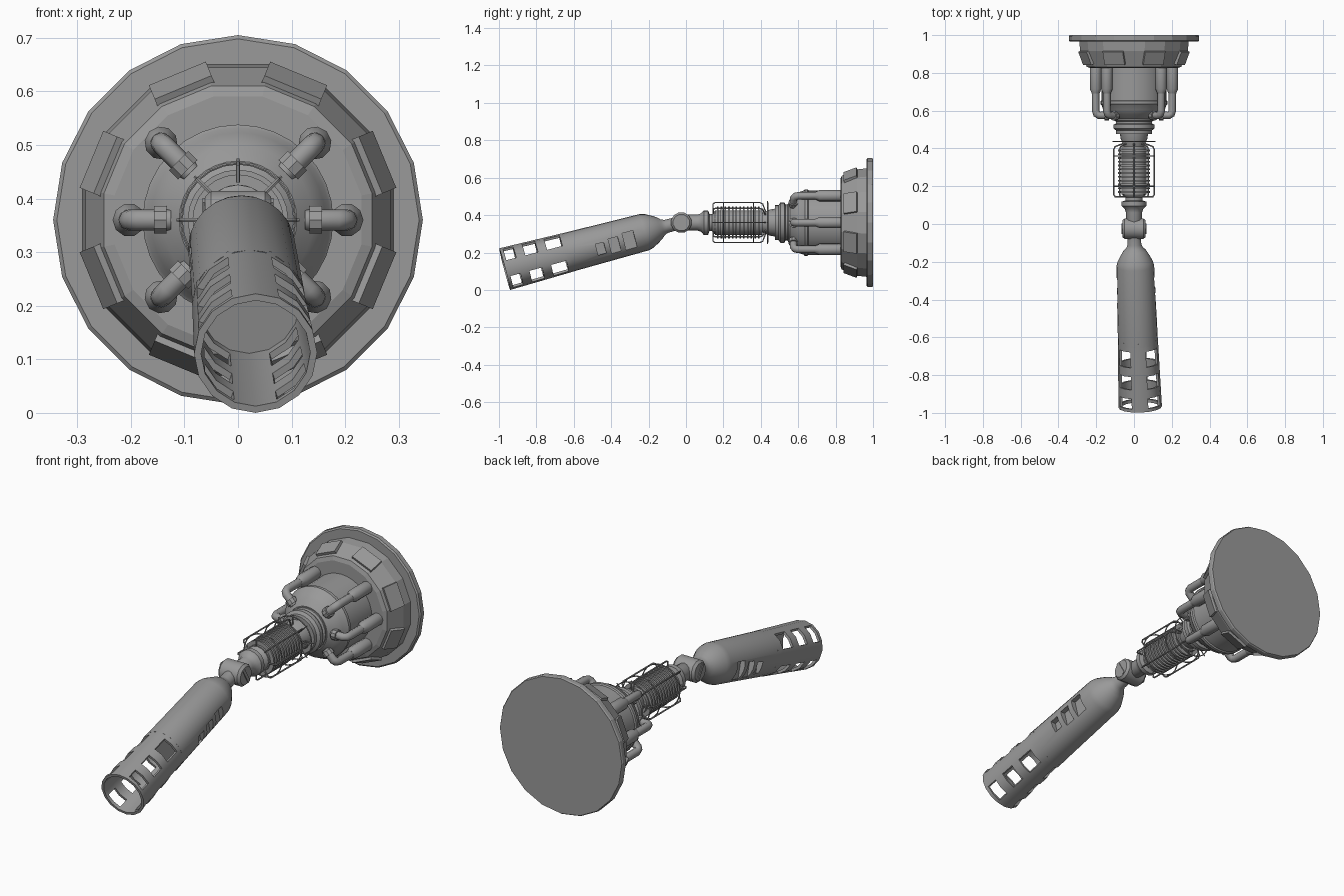
import bpy, bmesh, math
from mathutils import Matrix, Vector

if "Cube" in bpy.data.objects:
    bpy.data.objects.remove(bpy.data.objects["Cube"], do_unlink=True)

grey = bpy.data.materials.new("plain grey")
grey.use_nodes = True
grey.diffuse_color = (0.32, 0.32, 0.32, 1)
grey.node_tree.nodes["Principled BSDF"].inputs["Base Color"].default_value = (0.32, 0.32, 0.32, 1)


def frame(origin, direction):
    """Matrix whose z axis follows direction and whose x axis stays near world x."""
    z = Vector(direction).normalized()
    x = (Vector((1, 0, 0)) - z * z.x).normalized()
    m = Matrix((x, z.cross(x), z)).transposed().to_4x4()
    return Matrix.Translation(origin) @ m


BASE = frame((0, 0, 0.36), (0, 1, 0))
ARM = frame((0, -0.03, 0.36), (0.033, -0.94, -0.249))


def activate(ob):
    bpy.ops.object.select_all(action="DESELECT")
    ob.select_set(True)
    bpy.context.view_layer.objects.active = ob


def smooth(ob, angle=35):
    activate(ob)
    bpy.ops.object.shade_smooth_by_angle(angle=math.radians(angle))


def finish(name, bm, matrix, angle=0):
    mesh = bpy.data.meshes.new(name)
    bmesh.ops.recalc_face_normals(bm, faces=bm.faces)
    bm.to_mesh(mesh)
    bm.free()
    mesh.transform(matrix)
    mesh.materials.append(grey)
    ob = bpy.data.objects.new(name, mesh)
    bpy.context.collection.objects.link(ob)
    if angle:
        smooth(ob, angle)
    return ob


def lathe(name, profile, sides, matrix, turn=0, angle=35, caps=True, hole=None):
    """Revolve (position, radius) pairs; hole(row, column) leaves faces out."""
    bm = bmesh.new()
    rings = []
    for t, r in profile:
        angles = [(k + turn) * math.tau / sides for k in range(sides)]
        rings.append([bm.verts.new((r * math.cos(a), r * math.sin(a), t)) for a in angles])
    for i in range(len(rings) - 1):
        for k in range(sides):
            if hole and hole(i, k):
                continue
            n = (k + 1) % sides
            bm.faces.new((rings[i][k], rings[i][n], rings[i + 1][n], rings[i + 1][k]))
    if caps:
        bm.faces.new(rings[0])
        bm.faces.new(rings[-1])
    return finish(name, bm, matrix, angle)


def box(name, size, matrix):
    bm = bmesh.new()
    bmesh.ops.create_cube(bm, size=1, matrix=Matrix.Diagonal((*size, 1)))
    return finish(name, bm, matrix)


def tube(name, points, radius, matrix, closed=False, res=1):
    curve = bpy.data.curves.new(name, "CURVE")
    curve.dimensions = "3D"
    curve.bevel_depth = radius
    curve.bevel_resolution = res
    curve.use_fill_caps = True
    line = curve.splines.new("POLY")
    line.points.add(len(points) - 1)
    for p, co in zip(line.points, points):
        p.co = (*(matrix @ Vector(co)), 1)
    line.use_cyclic_u = closed
    curve.materials.append(grey)
    ob = bpy.data.objects.new(name, curve)
    bpy.context.collection.objects.link(ob)
    activate(ob)
    bpy.ops.object.convert(target="MESH")
    smooth(ob, 50)


def spin(degrees):
    return BASE @ Matrix.Rotation(math.radians(degrees), 4, "Z")


# Mounting flange and faceted housing
lathe("mounting_flange", [(0.965, 0.338), (0.971, 0.345), (0.994, 0.345), (1, 0.341)], 20, BASE, angle=0)
lathe("housing", [(0.825, 0.235), (0.832, 0.255), (0.915, 0.29), (0.97, 0.296)], 16, BASE, 0.5, angle=0)

# Raised plates on every other housing facet
for i in range(8):
    tilt = Matrix.Translation((0.268, 0, 0.882)) @ Matrix.Rotation(math.radians(22), 4, "Y")
    box(f"housing_plate_{i + 1}", (0.03, 0.115, 0.075), spin(22.5 + 45 * i) @ tilt)

# Domed drum and stepped collar
lathe("drum", [(0.84, 0.172), (0.655, 0.172), (0.65, 0.178), (0.635, 0.178), (0.63, 0.172),
               (0.605, 0.163), (0.58, 0.14), (0.555, 0.11)], 32, BASE)
lathe("collar", [(0.57, 0.105), (0.548, 0.105), (0.542, 0.096), (0.532, 0.096), (0.526, 0.108),
                 (0.505, 0.108), (0.495, 0.094), (0.476, 0.094)], 24, BASE)
lathe("collar_cone", [(0.48, 0.075), (0.45, 0.07), (0.4, 0.05)], 16, BASE)

# Six pipes that bend into the dome
for i, a in enumerate((-45, 0, 45, 135, 180, 225)):
    m = spin(a)
    place = m @ Matrix.Translation((0.203, 0, 0))
    lathe(f"pipe_sleeve_{i + 1}", [(0.84, 0.028), (0.82, 0.031), (0.715, 0.031), (0.69, 0.02)], 10, place, angle=40)
    tube(f"pipe_{i + 1}", [(0.203, 0, 0.7), (0.203, 0, 0.6), (0.198, 0, 0.583),
                           (0.185, 0, 0.575), (0.125, 0, 0.575)], 0.02, m, res=2)
    lathe(f"pipe_joint_{i + 1}", [(-0.012, 0.027), (0.012, 0.027)], 10,
          m @ Matrix.Translation((0.145, 0, 0.575)) @ Matrix.Rotation(math.pi / 2, 4, "Y"))

# Ribbed coil
ribs = [(0.155, 0.066)]
for i in range(12):
    y = 0.165 + i * 0.02
    ribs += [(y, 0.066), (y, 0.085), (y + 0.009, 0.085), (y + 0.009, 0.066)]
lathe("coil", ribs + [(0.41, 0.066)], 24, BASE)

# Wire cage around the coil
for i in range(8):
    tube(f"cage_bar_{i + 1}", [(0.07, 0, 0.145), (0.1, 0, 0.145), (0.107, 0, 0.155),
                               (0.107, 0, 0.395), (0.1, 0, 0.41), (0.06, 0, 0.425)], 0.004, spin(45 * i))
    tube(f"cage_spoke_{i + 1}", [(0.05, 0, 0.437), (0.115, 0, 0.437)], 0.003, spin(45 * i))
for y in (0.2, 0.36, 0.437):
    ring = [(0.106 * math.cos(k * math.tau / 24), 0.106 * math.sin(k * math.tau / 24), y) for k in range(24)]
    tube("cage_ring", ring, 0.003, BASE, closed=True)

# Neck and hinge
lathe("neck", [(0.175, 0.07), (0.15, 0.06), (0.14, 0.046), (0.125, 0.046), (0.118, 0.066), (0.095, 0.066),
               (0.082, 0.05), (0.06, 0.042), (0.0, 0.042), (-0.02, 0.03)], 16, BASE)
hinge = Matrix.Translation((0, -0.025, 0.36)) @ Matrix.Rotation(math.pi / 2, 4, "Y")
lathe("hinge_drum", [(-0.062, 0.045), (-0.05, 0.056), (0.05, 0.056), (0.062, 0.045)], 12, hinge, 0.5)
for side, x in (("right", -0.062), ("left", 0.062)):
    box(f"hinge_slot_{side}", (0.085, 0.016, 0.008),
        hinge @ Matrix.Translation((0, 0, x)) @ Matrix.Rotation(math.radians(30), 4, "Z"))

# Arm body with three stepped vents recessed in each side
arm = lathe("arm_body", [(0.02, 0.035), (0.08, 0.036), (0.1, 0.045), (0.115, 0.06), (0.145, 0.078), (0.175, 0.094),
                         (0.2, 0.1), (0.62, 0.106)], 24, ARM, angle=0)
cuts = bmesh.new()
for x in (-0.1, 0.1):
    for s, length, height in ((0.45, 0.045, 0.06), (0.374, 0.052, 0.08), (0.29, 0.06, 0.1)):
        bmesh.ops.create_cube(cuts, size=1, matrix=Matrix.Translation((x, -0.026, s))
                              @ Matrix.Diagonal((0.05, height, length, 1)))
cutter = finish("vent_cutter", cuts, ARM)
cutter.hide_render = True
mod = arm.modifiers.new("vents", "BOOLEAN")
mod.operation, mod.solver, mod.object = "DIFFERENCE", "EXACT", cutter
activate(arm)
bpy.ops.object.modifier_apply(modifier=mod.name)
bpy.data.objects.remove(cutter, do_unlink=True)
smooth(arm, 30)

# Open barrel with four columns of windows
rows = (0.6, 0.645, 0.73, 0.78, 0.85, 0.9, 0.955, 0.972)
barrel = lathe("open_barrel", [(s, 0.106 + 0.009 * (s - 0.6) / 0.372) for s in rows], 16, ARM,
               angle=0, caps=False, hole=lambda row, col: row % 2 == 1 and col % 4 in (1, 2))
wall = barrel.modifiers.new("wall", "SOLIDIFY")
wall.thickness, wall.offset = 0.013, -1
activate(barrel)
bpy.ops.object.modifier_apply(modifier=wall.name)
smooth(barrel, 30)
